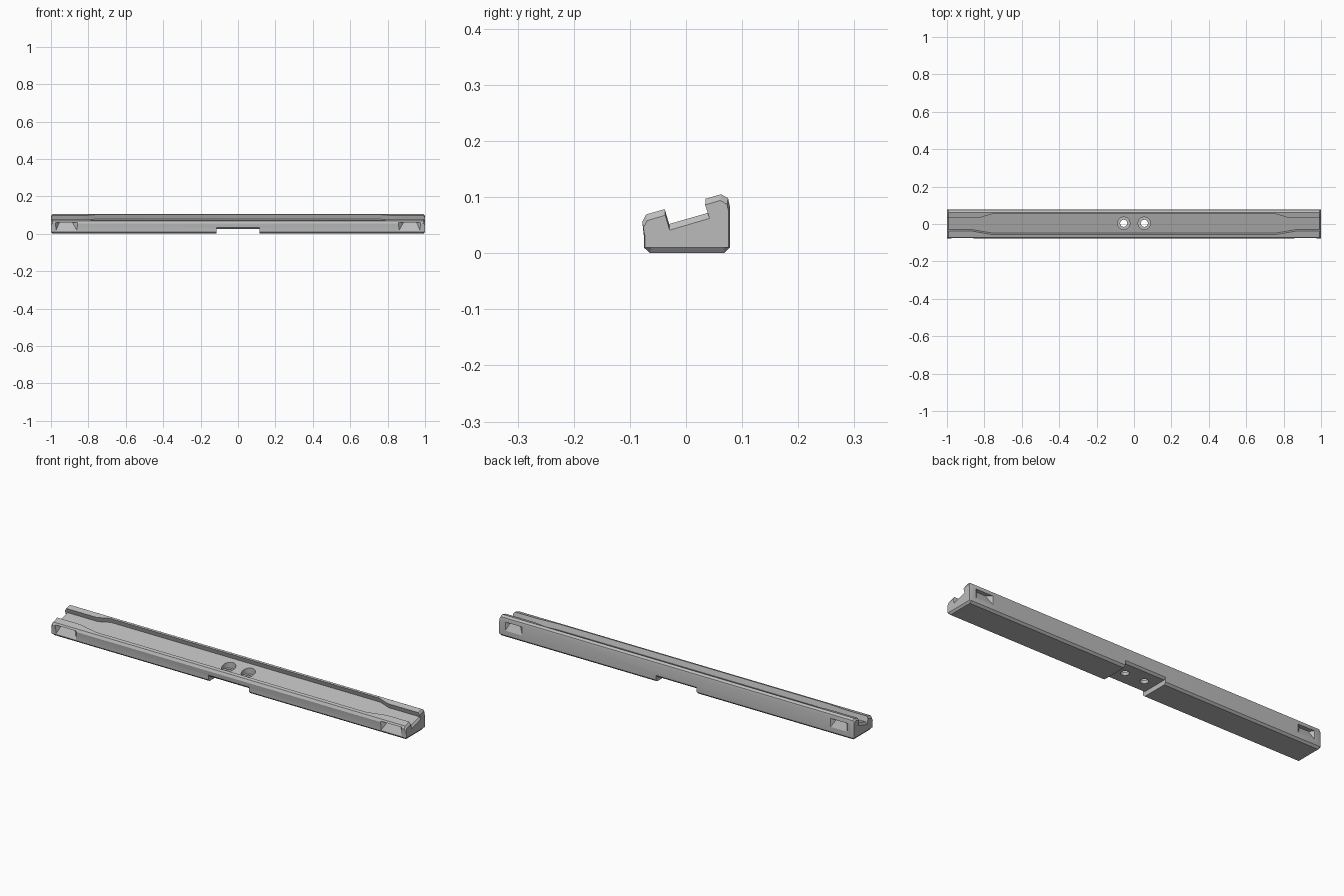
import bpy
import bmesh
from math import radians

cube = bpy.data.objects.get("Cube")
if cube:
    bpy.data.objects.remove(cube)

grey = bpy.data.materials.new("satin_grey")
grey.use_nodes = True
COLOUR = (0.5, 0.5, 0.5, 1)
grey.diffuse_color = COLOUR
grey.node_tree.nodes["Principled BSDF"].inputs["Base Color"].default_value = COLOUR


def make_object(name, bm):
    bmesh.ops.recalc_face_normals(bm, faces=bm.faces)
    mesh = bpy.data.meshes.new(name)
    bm.to_mesh(mesh)
    bm.free()
    mesh.materials.append(grey)
    obj = bpy.data.objects.new(name, mesh)
    bpy.context.collection.objects.link(obj)
    return obj


def hull(name, points):
    bm = bmesh.new()
    for p in points:
        bm.verts.new(p)
    bmesh.ops.convex_hull(bm, input=bm.verts)
    return make_object(name, bm)


def cylinder(name, x, y, radius, z0, z1):
    bm = bmesh.new()
    bmesh.ops.create_cone(bm, cap_ends=True, segments=32, radius1=radius,
                          radius2=radius, depth=z1 - z0)
    bmesh.ops.translate(bm, verts=bm.verts, vec=(x, y, (z0 + z1) / 2))
    return make_object(name, bm)


SLOPE = 0.288


def section(front, rear):
    """Cross-section with the sloped trough widened by front and rear."""
    return [
        (-0.064, 0), (-0.075, 0.01), (-0.075, 0.03), (-0.078, 0.056), (-0.071, 0.069),
        (-0.038 - front, 0.0785 - front * SLOPE),
        (-0.030 - front, 0.052 - front * SLOPE),
        (0.043 + rear, 0.073 + rear * SLOPE),
        (0.035 + rear, 0.097 + rear * SLOPE),
        (0.0625, 0.105), (0.075, 0.098), (0.078, 0.084), (0.078, 0.01), (0.068, 0),
    ]


def end_section():
    """Slightly shrunken outline that chamfers each end."""
    return [(y * 0.975, max(z - 0.011, 0.01) if z > 0.04 else max(z, 0.01))
            for y, z in section(0, 0)]


# Rail body: lofted sections from the middle out to each chamfered end
WIDE = 0.018
half = [(0.76, section(WIDE, WIDE)),
        (0.82, section(WIDE * 0.43, 0)),
        (0.865, section(0, 0)),
        (0.992, section(0, 0)),
        (1.0, end_section())]
stations = [(-x, s) for x, s in reversed(half)] + half

bm = bmesh.new()
rings = [[bm.verts.new((x, y, z)) for y, z in s] for x, s in stations]
for a, b in zip(rings, rings[1:]):
    n = len(a)
    for i in range(n):
        j = (i + 1) % n
        bm.faces.new((a[i], a[j], b[j], b[i]))
bm.faces.new(rings[0])
bm.faces.new(rings[-1])
body = make_object("rail_body", bm)

cutters = []

# Underside slot with chamfered front and back edges
slot = [(-0.1, -0.05), (0.1, -0.05), (0.1, 0.056), (0.068, 0.024),
        (-0.065, 0.024), (-0.1, 0.059)]
bm = bmesh.new()
face = bm.faces.new([bm.verts.new((-0.115, y, z)) for y, z in slot])
moved = bmesh.ops.extrude_face_region(bm, geom=[face])["geom"]
bmesh.ops.translate(bm, vec=(0.23, 0, 0),
                    verts=[v for v in moved if isinstance(v, bmesh.types.BMVert)])
cutters.append(make_object("slot_cutter", bm))

# Chute-shaped grip pockets near both ends, front and back
for side in (-1, 1):
    for label, outer, inner, low, top in (("front", -0.09, -0.05, -0.011, 0.06),
                                          ("back", 0.09, 0.057, 0.01, 0.078)):
        x0, x1 = (0.845, 0.985) if label == "front" else (0.855, 0.975)
        points = [(side * x, outer, z) for x in (x0, x1) for z in (low, top)]
        points += [(side * (x0 + 0.04), inner, top), (side * (x1 - 0.03), inner, top)]
        cutters.append(hull(label + "_pocket_cutter", points))

# Counterbored screw holes
for x in (-0.055, 0.055):
    cutters.append(cylinder("bore_cutter", x, 0.004, 0.033, 0.04, 0.15))
    cutters.append(cylinder("hole_cutter", x, 0.004, 0.019, -0.05, 0.12))

# Cut the body, then discard the cutters
bpy.context.view_layer.objects.active = body
for cutter in cutters:
    cutter.hide_render = True
    mod = body.modifiers.new(cutter.name, "BOOLEAN")
    mod.operation = "DIFFERENCE"
    mod.solver = "EXACT"
    mod.object = cutter
    bpy.ops.object.modifier_apply(modifier=mod.name)
    bpy.data.objects.remove(cutter)

bpy.ops.object.select_all(action="DESELECT")
body.select_set(True)
bpy.ops.object.shade_smooth_by_angle(angle=radians(20))
